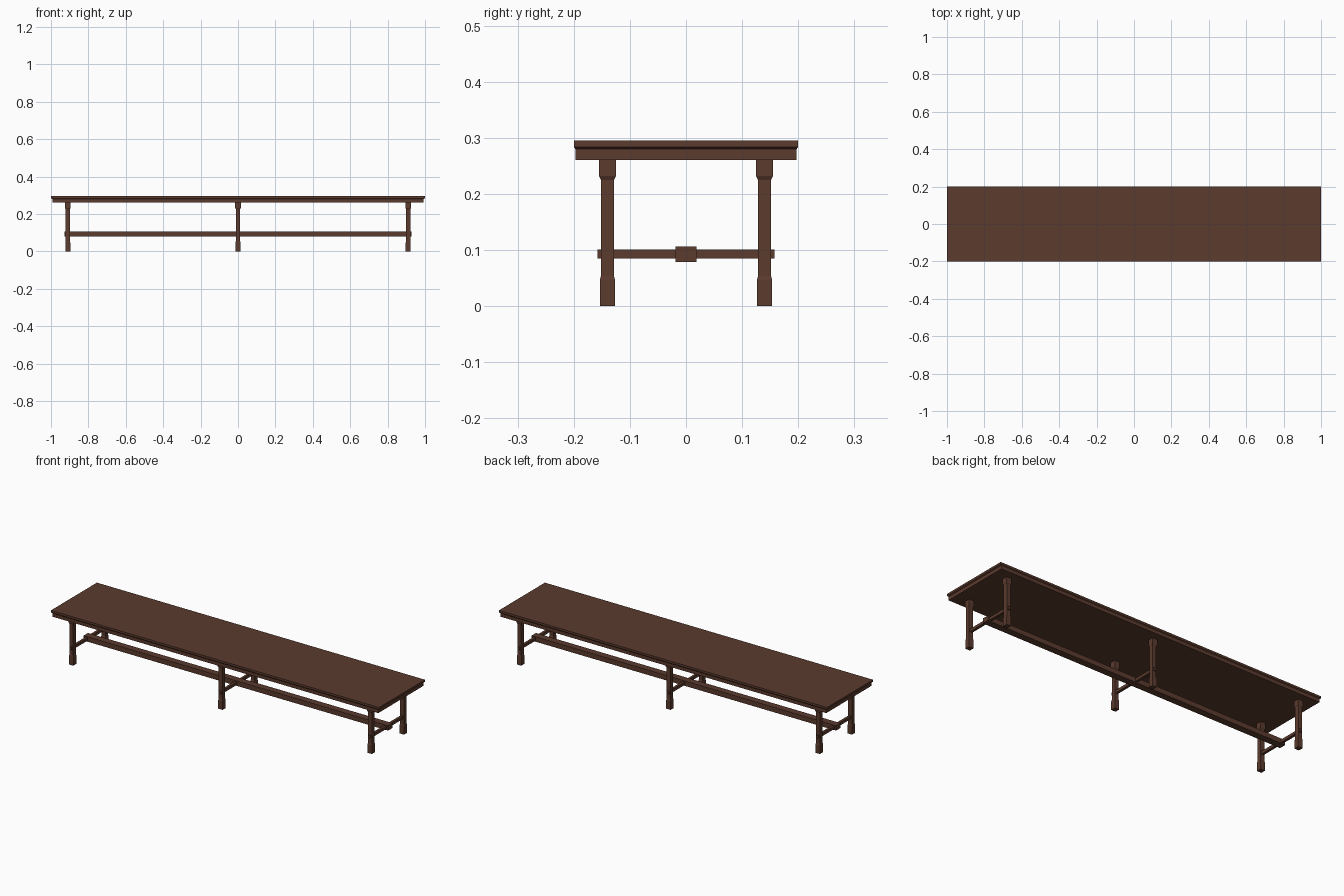
import bpy, bmesh

if "Cube" in bpy.data.objects:
    bpy.data.objects.remove(bpy.data.objects["Cube"])

wood = bpy.data.materials.new("dark brown wood")
wood.diffuse_color = (0.105, 0.043, 0.027, 1.0)
wood.use_nodes = True
wood.node_tree.nodes["Principled BSDF"].inputs["Base Color"].default_value = wood.diffuse_color


def loft(name, sections, x=0.0, y=0.0):
    """Stack of rectangles (half_x, half_y, z) skinned into a closed solid."""
    bm = bmesh.new()
    rings = []
    for hx, hy, z in sections:
        rings.append([bm.verts.new((x + sx * hx, y + sy * hy, z))
                      for sx, sy in ((-1, -1), (1, -1), (1, 1), (-1, 1))])
    for a, b in zip(rings, rings[1:]):
        for i in range(4):
            j = (i + 1) % 4
            bm.faces.new((a[i], a[j], b[j], b[i]))
    bm.faces.new(rings[0][::-1])
    bm.faces.new(rings[-1])
    bmesh.ops.recalc_face_normals(bm, faces=bm.faces)
    mesh = bpy.data.meshes.new(name)
    bm.to_mesh(mesh)
    bm.free()
    mesh.materials.append(wood)
    obj = bpy.data.objects.new(name, mesh)
    bpy.context.collection.objects.link(obj)
    return obj


# Seat: apron, undercut moulding and overhanging slab
loft("seat", [(0.993, 0.197, 0.261), (0.993, 0.197, 0.280),
              (1.0, 0.2, 0.284), (1.0, 0.2, 0.295)])

# Three leg pairs, each joined by a cross rail
leg_profile = [(0.0135, 0.0), (0.0135, 0.047), (0.0115, 0.054),
               (0.0115, 0.225), (0.0152, 0.232), (0.0152, 0.262)]
for place, x in (("left", -0.91), ("middle", 0.0), ("right", 0.91)):
    for side, y in (("front", -0.14), ("back", 0.14)):
        loft(f"{place}_{side}_leg", [(r, r, z) for r, z in leg_profile], x, y)
    loft(f"{place}_cross_rail", [(0.007, 0.158, 0.085), (0.007, 0.158, 0.101)], x)

# Long stretcher running through the cross rails
loft("long_stretcher", [(0.928, 0.019, 0.079), (0.928, 0.019, 0.106)])
